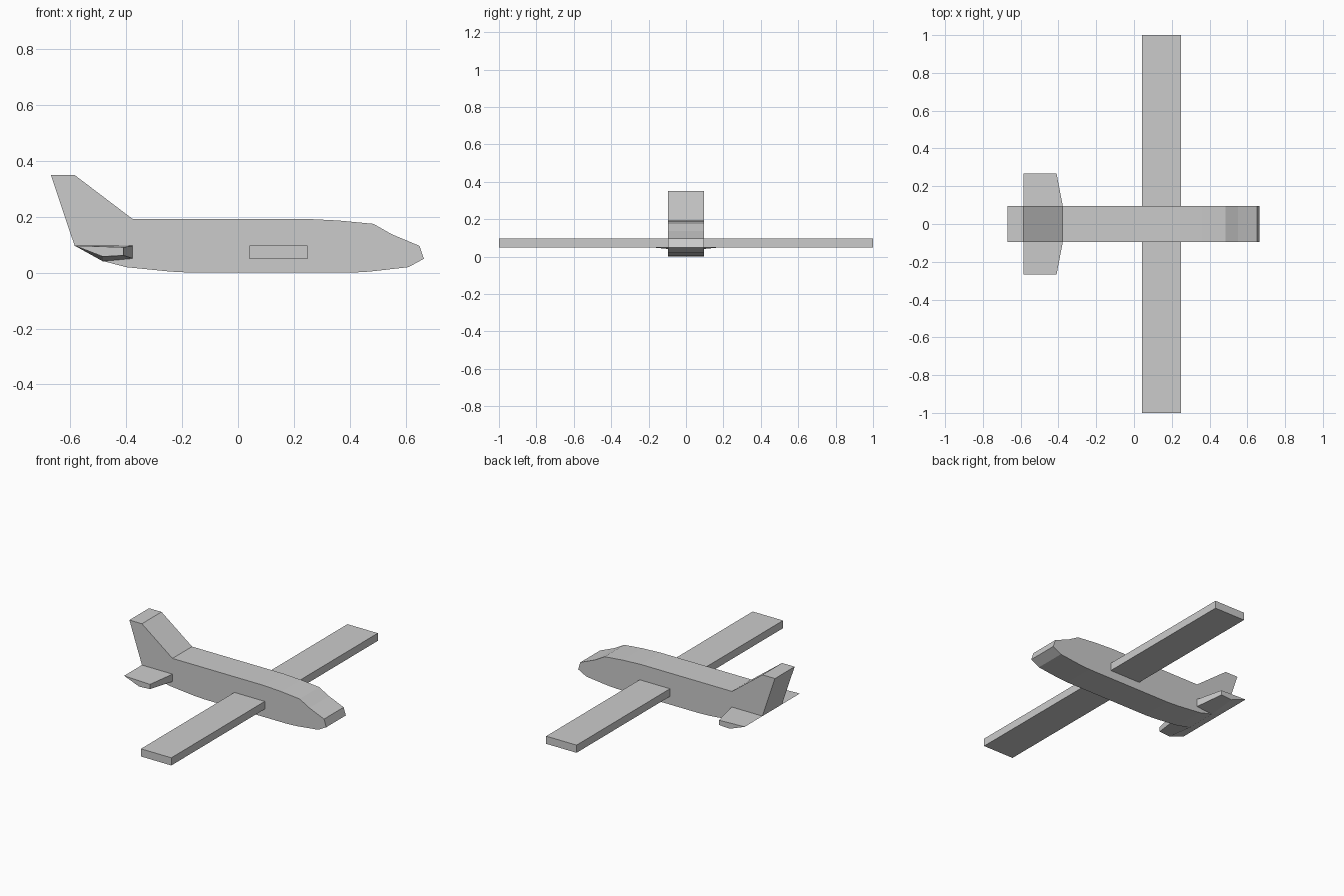
import bpy, bmesh

if "Cube" in bpy.data.objects:
    bpy.data.objects.remove(bpy.data.objects["Cube"])


def loft(name, sections):
    """Skin matching (x, z) profiles placed at given y positions, with end caps."""
    bm = bmesh.new()
    rings = [[bm.verts.new((x, y, z)) for x, z in pts] for y, pts in sections]
    n = len(rings[0])
    for a, b in zip(rings, rings[1:]):
        for i in range(n):
            j = (i + 1) % n
            bm.faces.new((a[i], a[j], b[j], b[i]))
    bm.faces.new(rings[0])
    bm.faces.new(rings[-1])
    bmesh.ops.recalc_face_normals(bm, faces=bm.faces)
    mesh = bpy.data.meshes.new(name)
    bm.to_mesh(mesh)
    bm.free()
    obj = bpy.data.objects.new(name, mesh)
    bpy.context.collection.objects.link(obj)
    return obj


HALF = 0.095  # half the body width

# Body and tail fin: one flat side profile
body = [(-0.67, 0.35), (-0.585, 0.35), (-0.378, 0.193), (0.24, 0.193),
        (0.36, 0.187), (0.485, 0.175), (0.55, 0.138), (0.65, 0.096),
        (0.665, 0.05), (0.61, 0.02), (0.47, 0.004), (0.40, 0.0),
        (-0.16, 0.0), (-0.24, 0.004), (-0.40, 0.02), (-0.484, 0.042),
        (-0.585, 0.097)]
loft("fuselage", [(-HALF, body), (HALF, body)])

# Straight main wing
wing = [(0.042, 0.05), (0.248, 0.05), (0.248, 0.097), (0.042, 0.097)]
loft("wing", [(-1, wing), (1, wing)])

# Tailplane: tapers from the body to both tips
root = [(-0.585, 0.097), (-0.377, 0.097), (-0.377, 0.051), (-0.484, 0.041)]
tip = [(-0.585, 0.097), (-0.41, 0.091), (-0.41, 0.062), (-0.484, 0.058)]
loft("tailplane", [(-0.267, tip), (-HALF, root), (HALF, root), (0.267, tip)])
